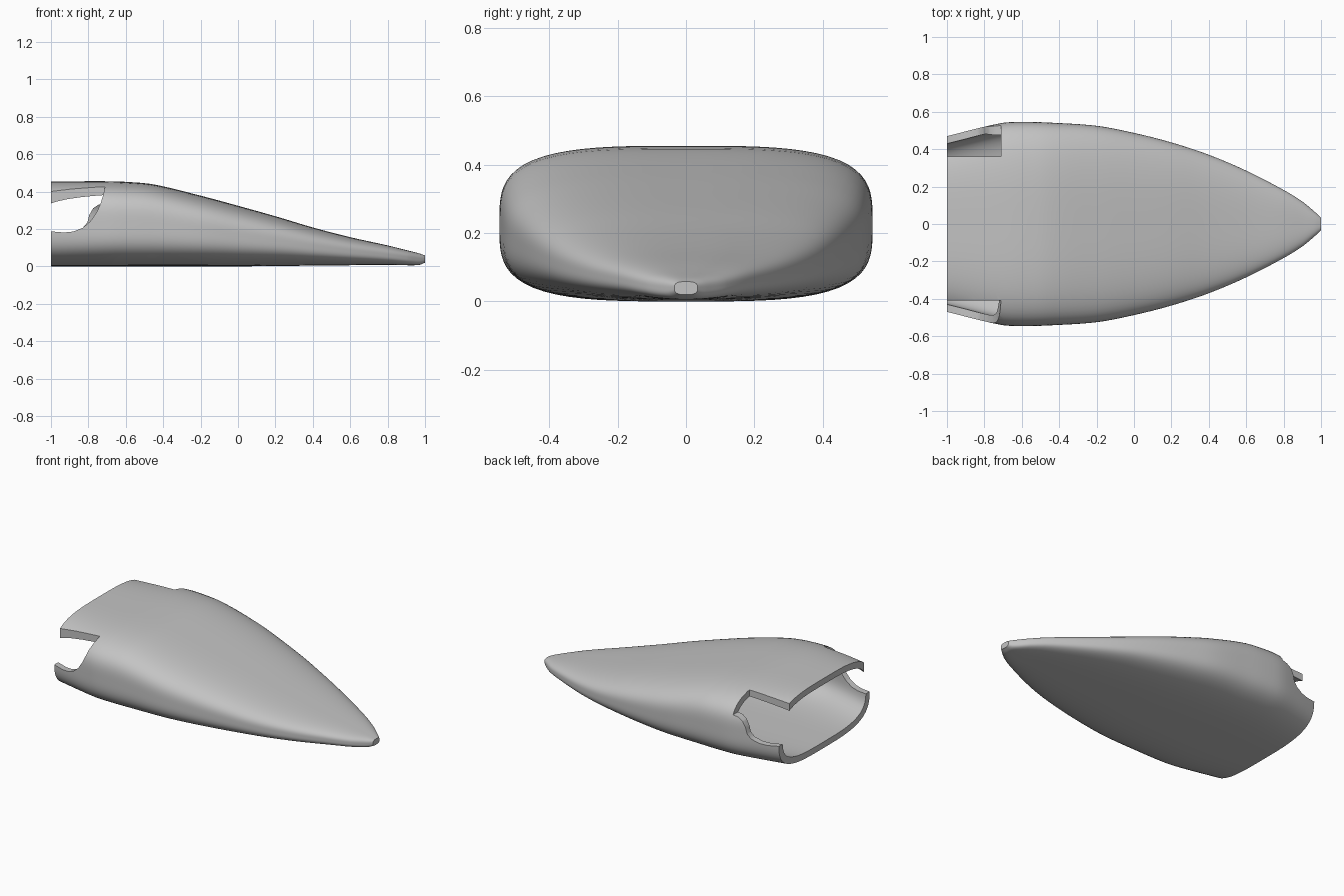
import bpy, bmesh, math

if "Cube" in bpy.data.objects:
    bpy.data.objects.remove(bpy.data.objects["Cube"], do_unlink=True)

SIDES = 96
WALL = 0.04

# Stations along the cone: x, half width, top height, bottom height
STATIONS = [
    (-1.0, 0.47, 0.455, 0.0), (-0.85, 0.508, 0.455, 0.0),
    (-0.7, 0.541, 0.455, 0.0), (-0.6, 0.546, 0.452, 0.0),
    (-0.45, 0.542, 0.438, 0.0), (-0.2, 0.525, 0.378, 0.0),
    (0.0, 0.487, 0.324, 0.0), (0.2, 0.436, 0.268, 0.002),
    (0.4, 0.37, 0.208, 0.004), (0.6, 0.285, 0.156, 0.006),
    (0.8, 0.182, 0.112, 0.008), (0.9, 0.12, 0.087, 0.006),
    (0.97, 0.062, 0.069, 0.008), (1.0, 0.034, 0.058, 0.02),
]


def sample(x):
    """Smoothly interpolate width, top and bottom at x."""
    last = len(STATIONS) - 1
    i = max(k for k in range(last) if STATIONS[k][0] <= x + 1e-9)
    a, b = STATIONS[i], STATIONS[i + 1]
    before, after = STATIONS[max(i - 1, 0)], STATIONS[min(i + 2, last)]
    h = b[0] - a[0]
    t = (x - a[0]) / h
    result = []
    for k in (1, 2, 3):
        m0 = h * (b[k] - before[k]) / (b[0] - before[0])
        m1 = h * (after[k] - a[k]) / (after[0] - a[0])
        result.append((2*t**3 - 3*t**2 + 1) * a[k] + (t**3 - 2*t**2 + t) * m0
                      + (3*t**2 - 2*t**3) * b[k] + (t**3 - t**2) * m1)
    return result


def ring(bm, x, inset):
    """Rounded, box-like cross-section at x."""
    w, top, bottom = sample(x)
    w, half, mid = w - inset, (top - bottom) / 2 - inset, (top + bottom) / 2
    n = 3.5 - 0.5 * min(max((x + 0.5) / 0.8, 0), 1)
    verts = []
    for k in range(SIDES):
        a = math.tau * k / SIDES
        c, s = math.cos(a), math.sin(a)
        r = (abs(c)**n + abs(s)**n) ** (-1 / n)
        verts.append(bm.verts.new((x, w * r * c, mid + half * r * s)))
    return verts


def steps(start, end, count):
    return [start + (end - start) * k / count for k in range(count + 1)]


def finish(bm, name):
    bmesh.ops.recalc_face_normals(bm, faces=bm.faces)
    mesh = bpy.data.meshes.new(name)
    bm.to_mesh(mesh)
    bm.free()
    obj = bpy.data.objects.new(name, mesh)
    bpy.context.collection.objects.link(obj)
    return obj


# Hollow cone: inner skin from front to rear, then outer skin back to the tip
bm = bmesh.new()
rings = [ring(bm, x, WALL) for x in steps(0.78, -1, 45)]
rings += [ring(bm, x, 0) for x in steps(-1, 0.9, 50) + steps(0.91, 1, 9)]
for r0, r1 in zip(rings, rings[1:]):
    for k in range(SIDES):
        j = (k + 1) % SIDES
        bm.faces.new((r0[k], r0[j], r1[j], r1[k]))
bm.faces.new(rings[0])
bm.faces.new(rings[-1])
shell = finish(bm, "nose_shell")

grey = bpy.data.materials.new("plain grey")
grey.use_nodes = True
grey.diffuse_color = (0.55, 0.55, 0.55, 1)
grey.node_tree.nodes["Principled BSDF"].inputs["Base Color"].default_value = (0.55, 0.55, 0.55, 1)
shell.data.materials.append(grey)

# Side openings at the rear: x, z outlines of the cutters
LOWER = [(-1.1, 0.195), (-1.0, 0.187), (-0.93, 0.181), (-0.88, 0.186), (-0.83, 0.206)]
RIGHT = LOWER + [(-0.79, 0.24), (-0.755, 0.29), (-0.735, 0.335), (-0.72, 0.385), (-0.71, 0.43)]
LEFT = LOWER + [(-0.805, 0.235), (-0.795, 0.275), (-0.775, 0.31), (-0.745, 0.33), (-0.71, 0.338)]


def cut_opening(name, outline, y0, y1):
    bm = bmesh.new()
    points = outline + [(-0.71, 0.6), (-1.1, 0.6)]
    face = bm.faces.new([bm.verts.new((x, y0, z)) for x, z in points])
    grown = bmesh.ops.extrude_face_region(bm, geom=[face])["geom"]
    moved = [v for v in grown if isinstance(v, bmesh.types.BMVert)]
    bmesh.ops.translate(bm, verts=moved, vec=(0, y1 - y0, 0))
    cutter = finish(bm, name)
    cutter.hide_render = True
    mod = shell.modifiers.new(name, "BOOLEAN")
    mod.operation, mod.solver, mod.object = "DIFFERENCE", "EXACT", cutter
    bpy.ops.object.modifier_apply(modifier=mod.name)
    bpy.data.objects.remove(cutter, do_unlink=True)


bpy.ops.object.select_all(action="DESELECT")
shell.select_set(True)
bpy.context.view_layer.objects.active = shell
cut_opening("right_opening", RIGHT, -0.41, -0.7)
cut_opening("left_opening", LEFT, 0.36, 0.7)
bpy.ops.object.shade_smooth_by_angle(angle=math.radians(35))
